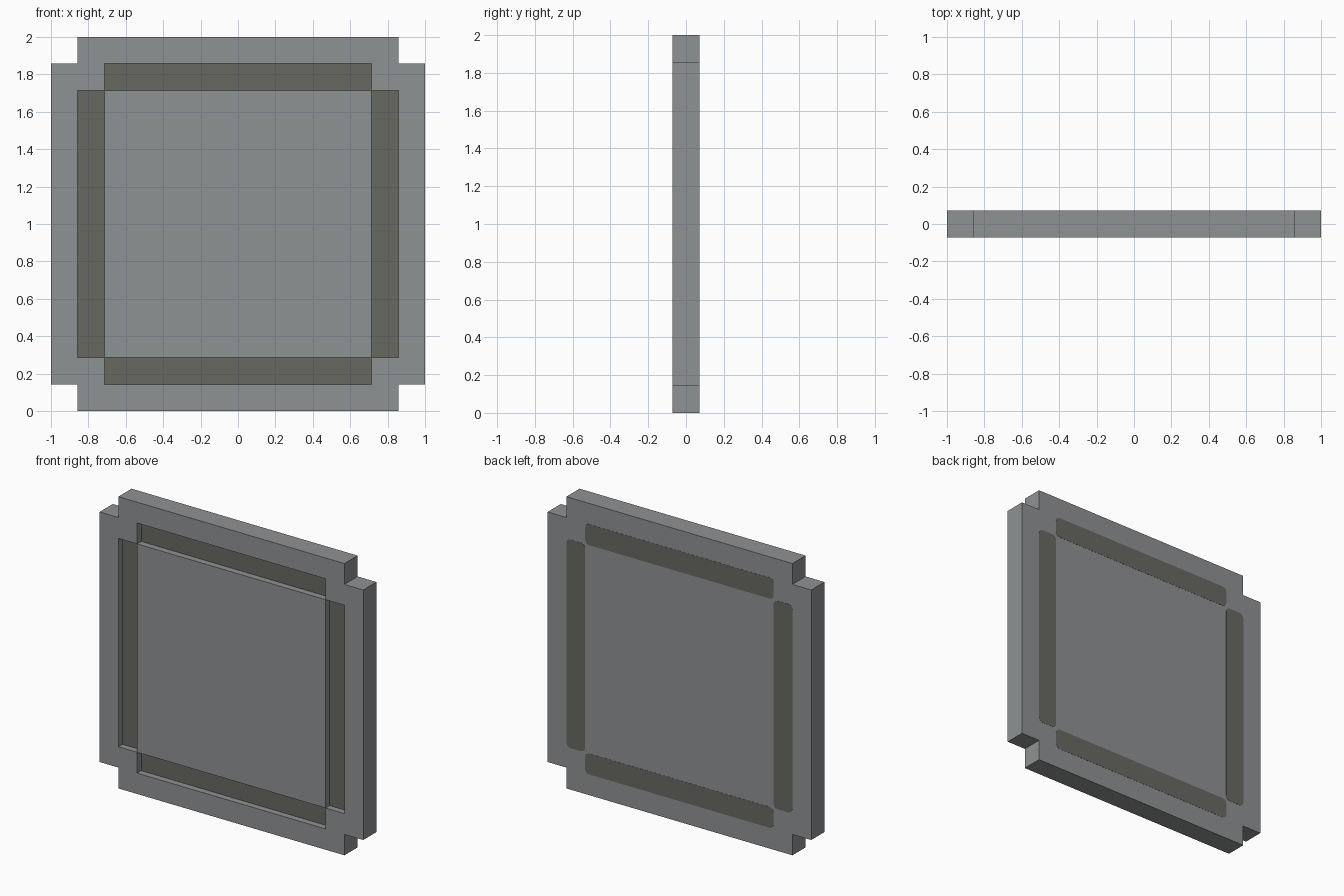
import bpy, bmesh, math

if "Cube" in bpy.data.objects:
    bpy.data.objects.remove(bpy.data.objects["Cube"])

U = 1 / 7          # module: the panel is 14 x 14 x 1 modules
D = 0.044          # groove depth
H = U / 2          # half thickness


def material(name, col):
    m = bpy.data.materials.new(name)
    m.diffuse_color = (*col, 1)
    m.use_nodes = True
    m.node_tree.nodes["Principled BSDF"].inputs["Base Color"].default_value = m.diffuse_color
    return m


GREY = material("panel grey", (0.275, 0.287, 0.296))
DARK = material("groove dark olive grey", (0.138, 0.141, 0.122))


def finish(name, bm, mats):
    me = bpy.data.meshes.new(name)
    bm.to_mesh(me)
    bm.free()
    for m in mats:
        me.materials.append(m)
    ob = bpy.data.objects.new(name, me)
    bpy.context.collection.objects.link(ob)
    return ob


# Panel: cells between module lines, corners left out, groove cells set back
lines = [0, 1, 2, 12, 13, 14]


def front_y(i, j):
    """Front depth of a cell, or None where there is no material."""
    if not (0 <= i < 5 and 0 <= j < 5) or (i in (0, 4) and j in (0, 4)):
        return None
    groove = (i == 2 and j in (1, 3)) or (j == 2 and i in (1, 3))
    return -H + D if groove else -H


bm = bmesh.new()


def quad(pts, mat=0):
    f = bm.faces.new([bm.verts.new(p) for p in pts])
    f.material_index = mat


for i in range(5):
    for j in range(5):
        y = front_y(i, j)
        if y is None:
            continue
        x0, x1 = [(lines[k] - 7) * U for k in (i, i + 1)]
        z0, z1 = [lines[k] * U for k in (j, j + 1)]
        quad([(x0, y, z0), (x1, y, z0), (x1, y, z1), (x0, y, z1)], int(y > -H))
        quad([(x1, H, z0), (x0, H, z0), (x0, H, z1), (x1, H, z1)])
        # walls wherever the neighbour is missing or lower
        for di, dj, (a, b) in ((1, 0, ((x1, z0), (x1, z1))), (-1, 0, ((x0, z1), (x0, z0))),
                               (0, 1, ((x1, z1), (x0, z1))), (0, -1, ((x0, z0), (x1, z0)))):
            n = front_y(i + di, j + dj)
            end = H if n is None else n
            if end > y:
                quad([(a[0], y, a[1]), (a[0], end, a[1]), (b[0], end, b[1]), (b[0], y, b[1])])
bmesh.ops.remove_doubles(bm, verts=bm.verts, dist=1e-5)
bmesh.ops.recalc_face_normals(bm, faces=bm.faces)
# merge coplanar cells of the same colour
bmesh.ops.dissolve_limit(bm, angle_limit=0.01, verts=bm.verts, edges=bm.edges, delimit={'MATERIAL'})
finish("notched_panel", bm, [GREY, DARK])


# Back strips: thin round-cornered painted plates
def back_strip(name, cx, cz, w, h, r=0.03):
    bm = bmesh.new()
    vs = []
    for q, (sx, sz) in enumerate(((1, 1), (-1, 1), (-1, -1), (1, -1))):
        for k in range(4):
            a = (q + k / 3) * math.pi / 2
            vs.append(bm.verts.new((cx + sx * (w / 2 - r) + r * math.cos(a), H - 0.001,
                                    cz + sz * (h / 2 - r) + r * math.sin(a))))
    f = bm.faces.new(vs)
    ext = bmesh.ops.extrude_face_region(bm, geom=[f], use_keep_orig=True)
    for v in ext["geom"]:
        if isinstance(v, bmesh.types.BMVert):
            v.co.y = H + 0.001
    bmesh.ops.recalc_face_normals(bm, faces=bm.faces)
    finish(name, bm, [DARK])


for s, side, level in ((-1, "left", "bottom"), (1, "right", "top")):
    back_strip("back_strip_" + side, s * 5.5 * U, 1, U, 10 * U)
    back_strip("back_strip_" + level, 0, 1 + s * 5.5 * U, 10 * U, U)
